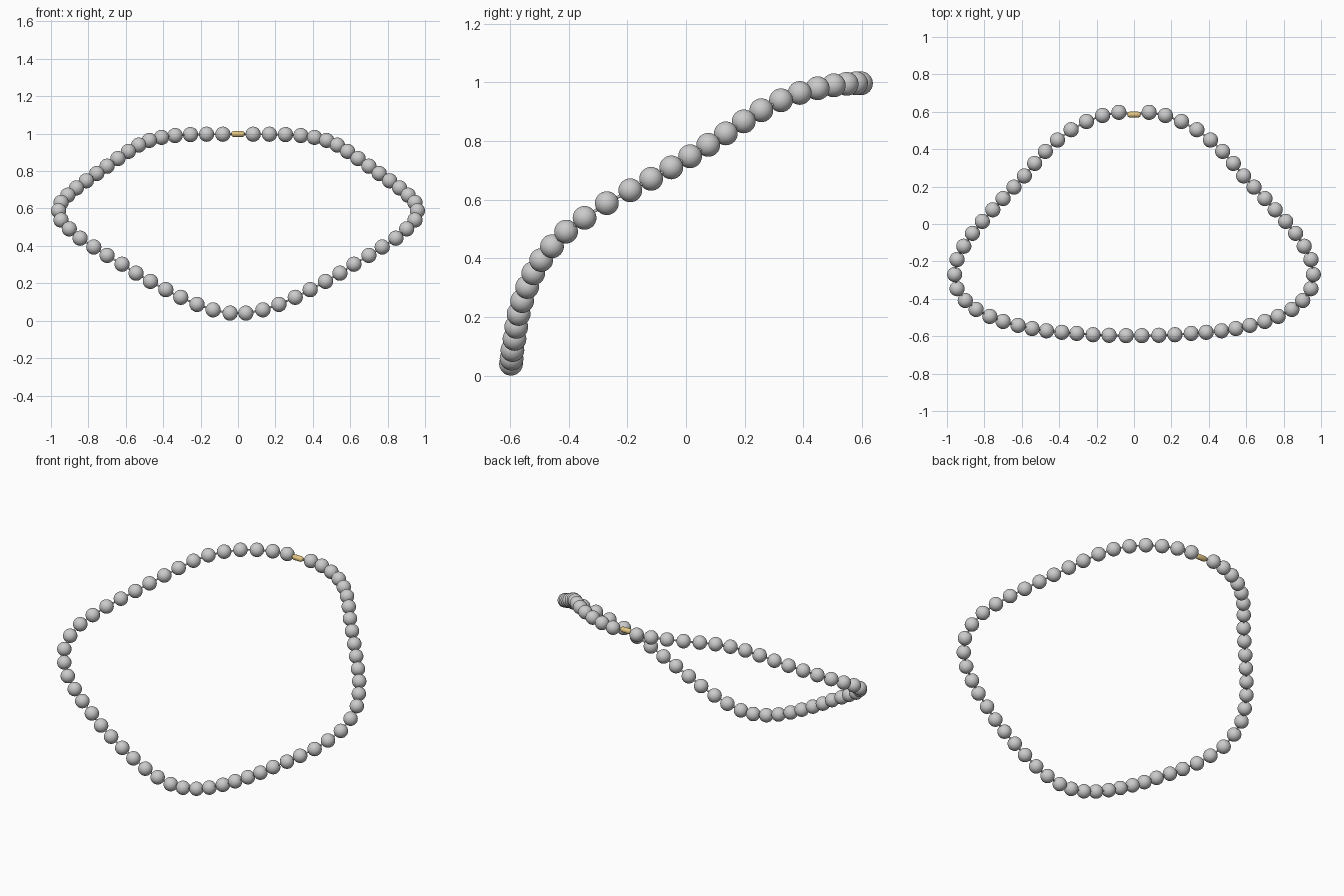
import bpy, bmesh, math
from mathutils import Matrix, Vector

if "Cube" in bpy.data.objects:
    bpy.data.objects.remove(bpy.data.objects["Cube"])

R = 0.0405
# bead centres along the right half, front bottom to back top
HALF = [
    (.042, -.597, .0405), (.133, -.595, .058), (.219, -.592, .087), (.306, -.585, .125),
    (.386, -.579, .166), (.468, -.571, .210), (.545, -.559, .254), (.620, -.542, .302),
    (.700, -.521, .349), (.771, -.494, .394), (.844, -.457, .441), (.902, -.409, .491),
    (.946, -.346, .538), (.959, -.270, .588), (.946, -.190, .632), (.910, -.119, .671),
    (.864, -.050, .710), (.811, .014, .748), (.755, .076, .787), (.700, .136, .826),
    (.642, .197, .867), (.586, .257, .905), (.531, .324, .939), (.474, .388, .964),
    (.409, .449, .980), (.336, .504, .990), (.254, .548, .995), (.168, .580, .997),
    (.081, .597, .997)]
CLASP = Vector((0, .585, .998))


def mesh_object(name, bm):
    for f in bm.faces:
        f.smooth = True
    me = bpy.data.meshes.new(name)
    bm.to_mesh(me)
    bm.free()
    ob = bpy.data.objects.new(name, me)
    bpy.context.collection.objects.link(ob)
    return ob


# beads: right half modelled, left half mirrored
bm = bmesh.new()
for p in HALF:
    bmesh.ops.create_uvsphere(bm, u_segments=32, v_segments=16, radius=R,
                              matrix=Matrix.Translation(p))
beads = mesh_object("beads", bm)
beads.modifiers.new("mirror", 'MIRROR').use_axis[0] = True

# thread: closed thin tube through every bead and the clasp
path = HALF + [tuple(CLASP)] + [(-x, y, z) for x, y, z in reversed(HALF)]
cu = bpy.data.curves.new("thread", 'CURVE')
cu.dimensions = '3D'
cu.bevel_depth = 0.005
cu.bevel_resolution = 2
sp = cu.splines.new('POLY')
sp.points.add(len(path) - 1)
for pt, co in zip(sp.points, path):
    pt.co = (*co, 1)
sp.use_cyclic_u = True
bpy.context.collection.objects.link(bpy.data.objects.new("thread", cu))

# clasp: small gold barrel lathed around the x axis
profile = [(-.036, 0), (-.036, .008), (-.031, .013), (-.022, .016),
           (.022, .016), (.031, .013), (.036, .008), (.036, 0)]
bm = bmesh.new()
vs = [bm.verts.new((x, 0, r)) for x, r in profile]
es = [bm.edges.new(pair) for pair in zip(vs, vs[1:])]
bmesh.ops.spin(bm, geom=vs + es, cent=(0, 0, 0), axis=(1, 0, 0),
               angle=math.tau, steps=24)
bmesh.ops.remove_doubles(bm, verts=bm.verts, dist=1e-5)
bmesh.ops.recalc_face_normals(bm, faces=bm.faces)
clasp = mesh_object("clasp", bm)
clasp.location = CLASP
gold = bpy.data.materials.new("gold")
gold.diffuse_color = (.75, .55, .22, 1)
gold.use_nodes = True
gold.node_tree.nodes["Principled BSDF"].inputs["Base Color"].default_value = gold.diffuse_color
clasp.data.materials.append(gold)
